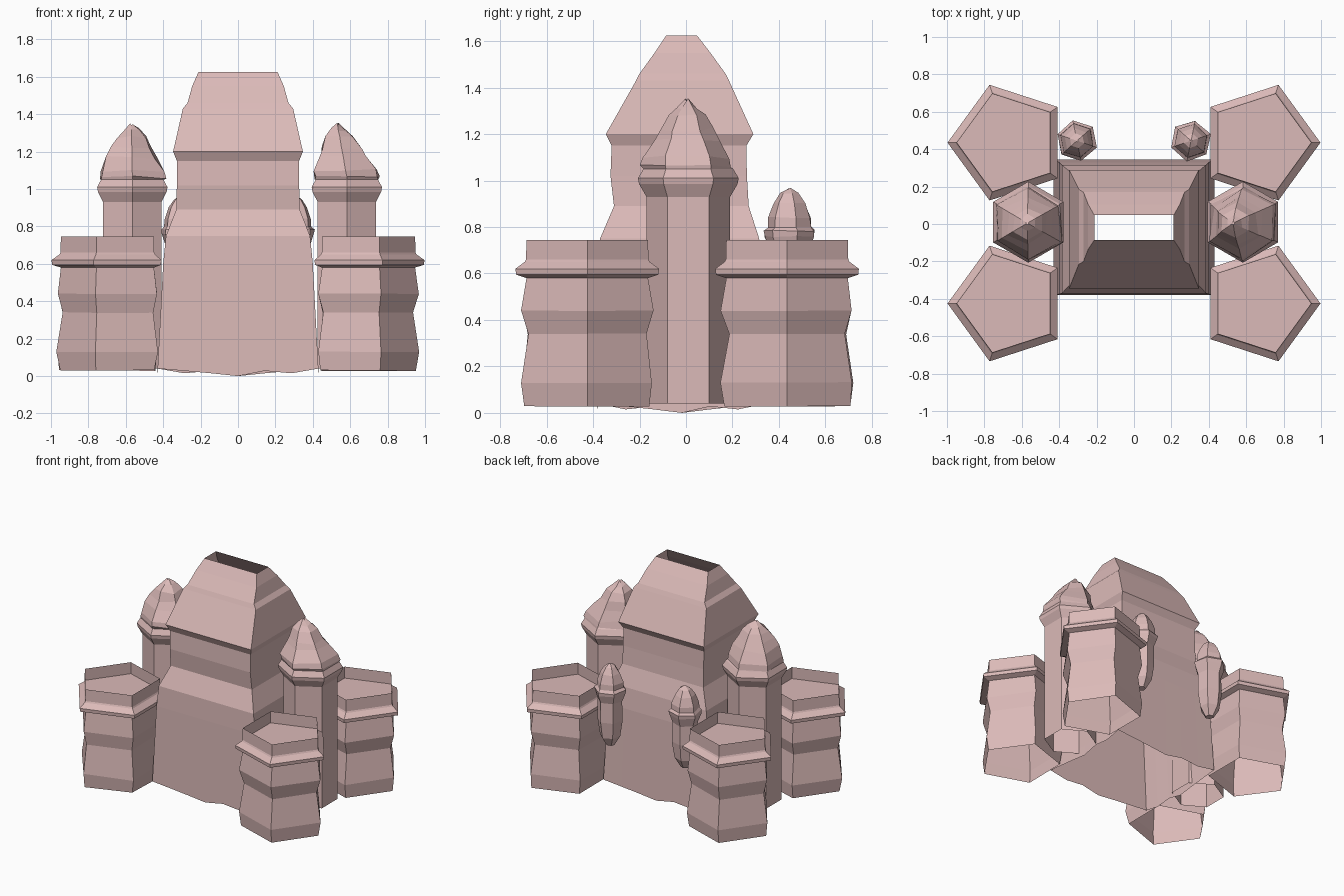
import bpy, bmesh, math, random
from mathutils import Vector

random.seed(4)
cube = bpy.data.objects.get("Cube")
if cube:
    bpy.data.objects.remove(cube)

# One dusty pink stone for everything
stone = bpy.data.materials.new("pink_stone")
stone.use_nodes = True
PINK = (0.71, 0.49, 0.48, 1)
stone.diffuse_color = PINK
bsdf = stone.node_tree.nodes["Principled BSDF"]
bsdf.inputs["Base Color"].default_value = PINK
bsdf.inputs["Roughness"].default_value = 0.9


def loft(name, rings, cap_ring=None, close_ends=False):
    """Skin a stack of equal-sized rings; optionally put a floor on one ring."""
    bm = bmesh.new()
    rows = [[bm.verts.new(p) for p in ring] for ring in rings]
    n = len(rows[0])
    for low, high in zip(rows, rows[1:]):
        for i in range(n):
            j = (i + 1) % n
            bm.faces.new((low[i], low[j], high[j], high[i]))
    if cap_ring is not None:
        bm.faces.new(rows[cap_ring])
    if close_ends:
        bm.faces.new(rows[0][::-1])
        bm.faces.new(rows[-1])
    mesh = bpy.data.meshes.new(name)
    bm.to_mesh(mesh)
    bm.free()
    mesh.materials.append(stone)
    obj = bpy.data.objects.new(name, mesh)
    bpy.context.collection.objects.link(obj)
    return obj


def polygon(centre, radius, z, sides, turn, wobble=0.0):
    pts = []
    for i in range(sides):
        a = turn + i * math.tau / sides
        r = radius * (1 + random.uniform(-wobble, wobble))
        pts.append(Vector((centre[0] + r * math.cos(a), centre[1] + r * math.sin(a),
                           z + random.uniform(-wobble, wobble) * 0.12)))
    return pts


def rectangle(half_x, y0, y1, z, steps=6):
    corners = [Vector(c) for c in ((-half_x, y0, z), (half_x, y0, z),
                                   (half_x, y1, z), (-half_x, y1, z))]
    return [corners[k].lerp(corners[(k + 1) % 4], s / steps)
            for k in range(4) for s in range(steps)]


# Central keep: open tapering shell with an overhanging roof
KEEP = [  # half width, front y, back y, height
    (0.43, -0.38, 0.345, 0.04), (0.40, -0.375, 0.33, 0.60), (0.385, -0.37, 0.315, 0.75),
    (0.33, -0.31, 0.27, 0.89), (0.327, -0.325, 0.262, 1.02), (0.327, -0.32, 0.26, 1.15),
    (0.347, -0.345, 0.29, 1.20), (0.295, -0.215, 0.185, 1.43), (0.27, -0.20, 0.17, 1.46),
    (0.245, -0.135, 0.105, 1.55), (0.212, -0.085, 0.047, 1.625)]
rings = [rectangle(*k) for k in KEEP]
for i, p in enumerate(rings[0]):          # ragged foot
    p.z += (-0.04, -0.012, -0.025)[i % 3] if i % 6 else 0
loft("keep", rings)

# Four pentagonal corner towers with a ledge and a sunken floor
TOWER = [(0.282, 0.03), (0.296, 0.13), (0.266, 0.34), (0.295, 0.44), (0.275, 0.58),
         (0.322, 0.595), (0.325, 0.62), (0.283, 0.65), (0.277, 0.66), (0.275, 0.745)]
FLOOR = 8
for side, sx in (("left", 1), ("right", -1)):
    turn = 0 if sx > 0 else math.pi
    for end, y in (("front", -0.425), ("back", 0.435)):
        rings = [polygon((sx * 0.672, y), r, z, 5, turn, 0.02 if z < 0.5 else 0)
                 for r, z in TOWER]
        loft(f"{end}_{side}_tower", rings, cap_ring=FLOOR)

# Hexagonal side turrets with crumpled spires
SHAFT = [(0.18, 0.04), (0.18, 0.93), (0.212, 0.985), (0.217, 1.01), (0.193, 1.05)]
SPIRE = [(0.195, 1.06), (0.183, 1.10), (0.148, 1.17), (0.118, 1.22),
         (0.085, 1.275), (0.045, 1.315), (0.008, 1.345)]
for side, cx, lean in (("left", 0.582, -0.05), ("right", -0.565, -0.005)):
    rings = [polygon((cx, 0.01), r, z, 6, math.pi / 6) for r, z in SHAFT]
    for r, z in SPIRE:
        shift = lean * (z - SPIRE[0][1]) / 0.28
        rings.append(polygon((cx + shift, 0.005), r, z, 6, math.pi / 6, 0.09))
    loft(f"{side}_side_turret", rings, cap_ring=len(rings) - 1)

# Little hanging turrets on the back wall
BUD = [(0.03, 0.37), (0.07, 0.44), (0.088, 0.56), (0.085, 0.70), (0.108, 0.76),
       (0.110, 0.785), (0.094, 0.80), (0.092, 0.84), (0.068, 0.90), (0.04, 0.945), (0.006, 0.965)]
for side, sx in (("left", 1), ("right", -1)):
    rings = [polygon((sx * 0.305, 0.445), r, z, 6, math.pi / 6 - sx * 0.2, 0.03)
             for r, z in BUD]
    loft(f"{side}_hanging_turret", rings, close_ends=True)
